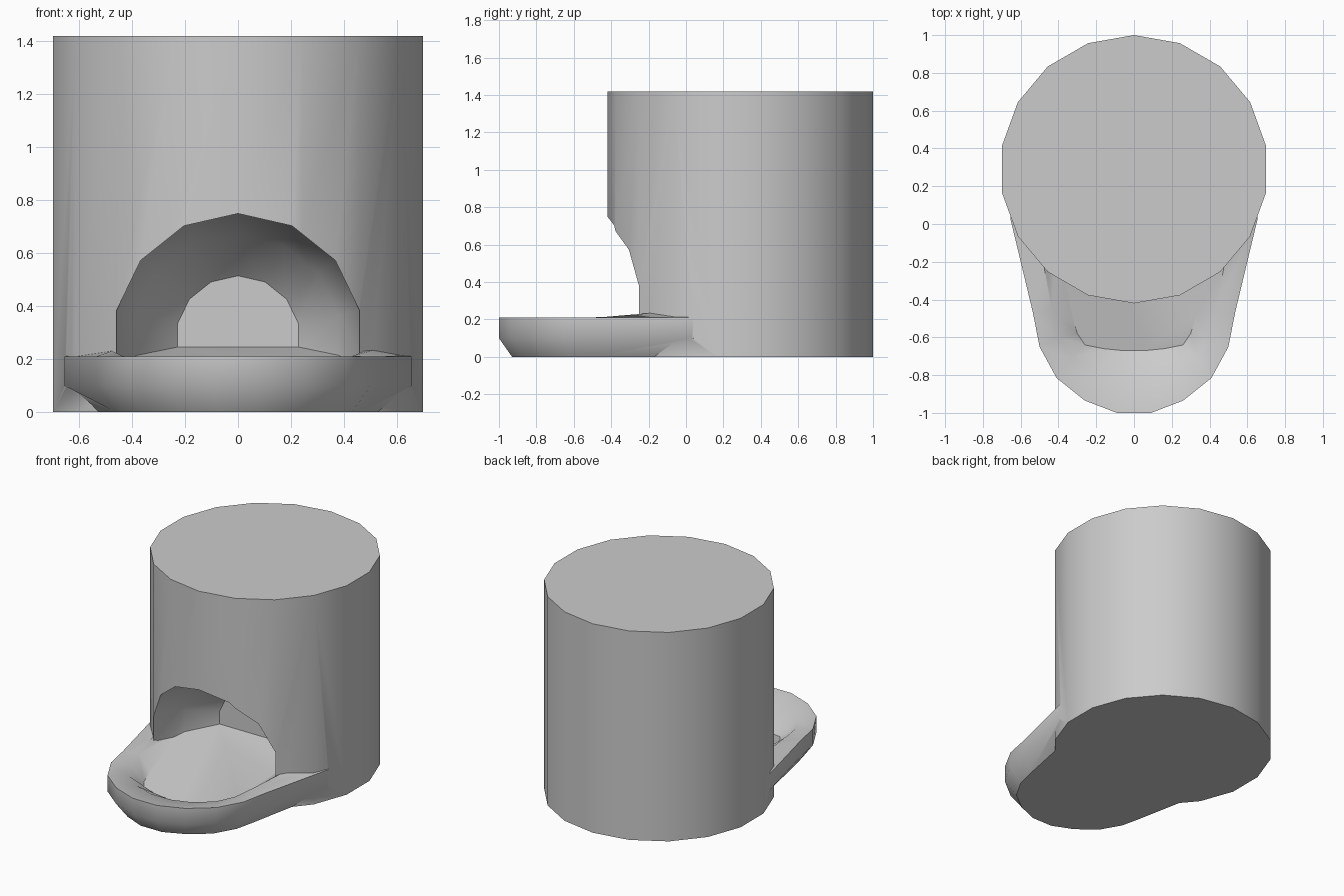
import bpy, bmesh
from math import sin, cos, pi, radians

if "Cube" in bpy.data.objects:
    bpy.data.objects.remove(bpy.data.objects["Cube"])


def loft(name, rings):
    """Closed solid skinned through rings of equal point count."""
    bm = bmesh.new()
    loops = [[bm.verts.new(p) for p in r] for r in rings]
    n = len(loops[0])
    for a, b in zip(loops, loops[1:]):
        for i in range(n):
            j = (i + 1) % n
            bm.faces.new((a[i], a[j], b[j], b[i]))
    bm.faces.new(loops[0][::-1])
    bm.faces.new(loops[-1])
    bmesh.ops.recalc_face_normals(bm, faces=bm.faces)
    me = bpy.data.meshes.new(name)
    bm.to_mesh(me)
    bm.free()
    ob = bpy.data.objects.new(name, me)
    bpy.context.collection.objects.link(ob)
    return ob


def boolean(target, other, op):
    m = target.modifiers.new(op, 'BOOLEAN')
    m.operation = op
    m.solver = 'EXACT'
    m.object = other
    bpy.context.view_layer.objects.active = target
    bpy.ops.object.modifier_apply(modifier=m.name)
    bpy.data.objects.remove(other)


# Main body: 18-sided drum
body = loft("drum_with_tray", [
    [(0.71 * sin(i * pi / 9), 0.29 + 0.71 * cos(i * pi / 9), z) for i in range(18)]
    for z in (0, 1.42)])

# Niche: 14-sided arch tapering to a small back wall
niche = loft("niche_cutter", [
    [(r * sin(i * pi / 7), y, max(0.03, 0.28 + r * cos(i * pi / 7))) for i in range(14)]
    for r, y in ((0.47, -0.6), (0.47, -0.24), (0.39, -0.03), (0.235, 0.13))])
niche.hide_render = True
boolean(body, niche, 'DIFFERENCE')


def tray_ring(half, z):
    """Mirror a half outline across x; z is a number or a function of y."""
    h = z if callable(z) else (lambda y: z)
    pts = [(-x, y) for x, y in reversed(half)] + list(half)
    return [(x, y, h(y)) for x, y in pts]


# Tray: rounded tongue with a dished top that rises into the niche
foot = [(.08, -.93), (.22, -.87), (.35, -.77), (.43, -.63), (.46, -.5), (.56, 0), (.56, .2)]
outer = [(.09, -1), (.26, -.935), (.41, -.815), (.5, -.65), (.535, -.47), (.655, .03), (.62, .2)]
lip = [(.075, -.83), (.21, -.79), (.33, -.71), (.4, -.6), (.435, -.45), (.5, -.1), (.5, .2)]
floor = [(.06, -.67), (.16, -.66), (.26, -.64), (.3, -.58), (.33, -.48), (.41, -.1), (.41, .2)]
tray = loft("tray", [
    tray_ring(foot, 0),
    tray_ring(outer, 0.1),
    tray_ring(outer, 0.21),
    tray_ring(lip, lambda y: 0.18 + 0.085 * (y + 0.83)),
    tray_ring(floor, lambda y: 0.09 + 0.195 * (y + 0.67))])
boolean(body, tray, 'UNION')

bpy.ops.object.select_all(action='DESELECT')
body.select_set(True)
bpy.context.view_layer.objects.active = body
bpy.ops.object.shade_smooth_by_angle(angle=radians(40))
